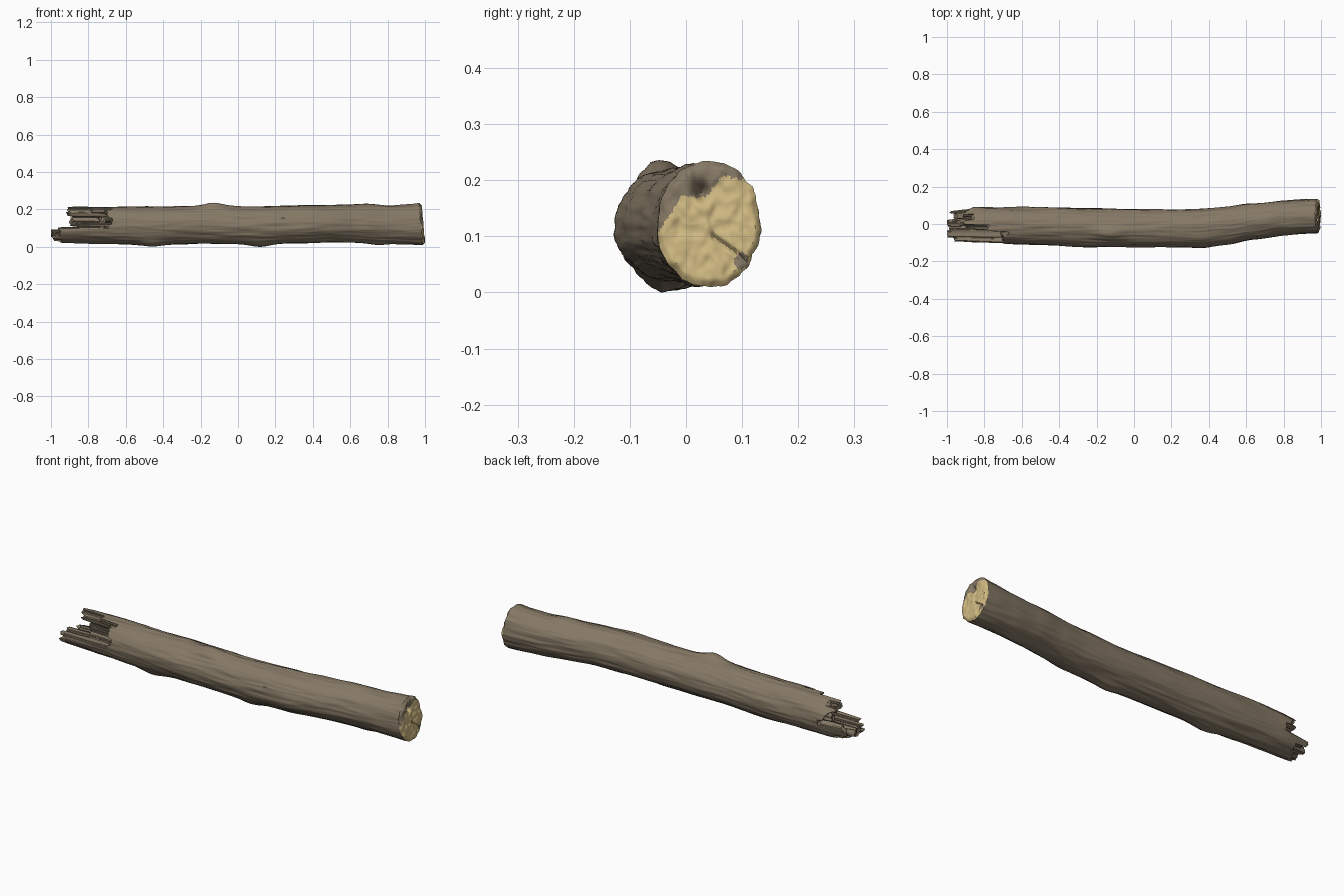
import bpy, bmesh, math, random
from mathutils import Vector, noise

if "Cube" in bpy.data.objects:
    bpy.data.objects.remove(bpy.data.objects["Cube"])

random.seed(4)
SEG, CAP = 144, 26

# Log outline along x: x, y min, y max, z min, z max
PROFILE = [(-1.0, -.095, .075, .028, .215), (-.85, -.102, .092, .022, .218),
           (-.5, -.112, .09, .016, .218), (-.2, -.12, .082, .02, .22),
           (.1, -.125, .078, .022, .22), (.35, -.125, .08, .024, .225),
           (.5, -.108, .09, .028, .228), (.65, -.082, .11, .026, .228),
           (.8, -.062, .126, .022, .224), (.92, -.053, .133, .017, .232),
           (1.0, -.05, .133, .014, .242)]

# Knots: x, angle in degrees (0 = +y, 90 = +z), height, x width, angular width
KNOTS = [(-.13, 108, .022, .07, .35), (-.46, 250, .014, .08, .4), (.12, 262, .018, .08, .4),
         (.7, 95, .008, .08, .3), (.38, 200, .006, .1, .4), (-.3, 170, .005, .12, .5),
         (.75, 265, .006, .05, .3), (.55, 20, .005, .1, .4), (-.3, 75, .005, .05, .25)]


def outline(x):
    """Smoothly interpolated outline at x."""
    x = min(max(x, -1), 1)
    for a, b in zip(PROFILE, PROFILE[1:]):
        if x <= b[0]:
            t = (x - a[0]) / (b[0] - a[0])
            t = .5 * t + .5 * t * t * (3 - 2 * t)
            return [p + (q - p) * t for p, q in zip(a[1:], b[1:])]


def point(x, ang, r):
    """Point of the log body; r = 1 is the bark surface."""
    y0, y1, z0, z1 = outline(x)
    c, s = math.cos(ang), math.sin(ang)
    grow = 0
    for kx, ka, h, wx, wa in KNOTS:
        d = (ang - math.radians(ka) + math.pi) % (2 * math.pi) - math.pi
        grow += h * math.exp(-((x - kx) / wx) ** 2 - (d / wa) ** 2)
    grow += .004 * noise.noise(Vector((x * 3, c * 2, s * 2)))
    grow += .0035 * noise.noise(Vector((x * 5 + 9, c * 5, s * 5)))
    grow += .0018 * noise.noise(Vector((x * 9, c * 13, s * 13)))
    ry, rz = (y1 - y0) / 2 + grow, (z1 - z0) / 2 + grow
    return Vector((x, (y0 + y1) / 2 + c * r * ry, (z0 + z1) / 2 + s * r * rz))


def tear(u, v):
    """How far left the torn end reaches at unit disk position u, v."""
    if v < -.3:
        return -.975 if u < .35 else -.94
    if v < .1 and u > -.1:
        return -.86
    if u > -.05:
        return -.89 if u > .2 or v > .6 else -.75
    if v > .7 and u > -.35:
        return -.8
    return -.68


# Torn end is split into splinters, each with its own length
SPLINTERS = []
while len(SPLINTERS) < 60:
    u, v = random.uniform(-1.1, 1.1), random.uniform(-1.1, 1.1)
    SPLINTERS.append((u, v, tear(u, v) + random.uniform(-.03, .035),
                      random.uniform(-.05, .05), random.uniform(-.05, .05)))


def left_end(ang, r):
    u, v = r * math.cos(ang), r * math.sin(ang)
    w = noise.noise(Vector((u * 4, v * 4, 3))) * .12
    s = min(SPLINTERS, key=lambda q: (q[0] - u - w) ** 2 + 1.8 * (q[1] - v + w) ** 2)
    x = s[2] + s[3] * (u - s[0]) + s[4] * (v - s[1])
    return max(-1, x + .012 * noise.noise(Vector((u * 7, v * 7, 1))))


def crack(u, v):
    """Distance to the radial crack on the sawn end."""
    a, d = Vector((.08, -.2)), Vector((.6, -.36))
    t = min(max((Vector((u, v)) - a).dot(d) / d.length_squared, 0), 1)
    return (Vector((u, v)) - a - d * t).length


def right_end(ang, r):
    u, v = r * math.cos(ang), r * math.sin(ang)
    x = .988 - .011 * v + .005 * noise.noise(Vector((u * 3, v * 3, 7)))
    x += .004 * noise.noise(Vector((u * 6, v * 6, 2)))
    x -= .03 * math.exp(-((u + .15) ** 2 + (v - .52) ** 2) / .014)   # rotten hole
    x -= .008 * math.exp(-(crack(u, v) / .035) ** 2)
    x -= .010 * max(0, r - .9) / .1                                  # worn rim
    return min(x, 1)


def is_bark(u, v):
    """Weathered part of the sawn end."""
    n = .06 * noise.noise(Vector((u * 9, v * 9, 5)))
    edge = .42 if u < -.1 else .38 + 1.1 * (u + .1)
    edge = min(edge, .72)
    if u < -.55:
        edge = .42 + 1.3 * (u + .55)
    return v > edge + n or (u - .62) ** 2 + (v + .6) ** 2 < .018 + n * .2


def material(name, color):
    m = bpy.data.materials.new(name)
    m.diffuse_color = (*color, 1)
    m.use_nodes = True
    m.node_tree.nodes["Principled BSDF"].inputs["Base Color"].default_value = m.diffuse_color
    return m


# Stations along the log; the end ones follow the torn and sawn edges
bm = bmesh.new()
angles = [2 * math.pi * i / SEG for i in range(SEG)]
rows = []
N1, N2, N3 = 22, 110, 8
ends = [(left_end(a, 1), right_end(a, 1)) for a in angles]

# Torn face from its centre outwards
for k in range(1, CAP):
    r = k / CAP
    rows.append([bm.verts.new(point(left_end(a, r), a, r)) for a in angles])
# Bark
for i in range(N1):
    rows.append([bm.verts.new(point(e[0] + (-.62 - e[0]) * i / N1, a, 1)) for a, e in zip(angles, ends)])
for i in range(N2):
    rows.append([bm.verts.new(point(-.62 + 1.54 * i / N2, a, 1)) for a in angles])
for i in range(N3 + 1):
    rows.append([bm.verts.new(point(.92 + (e[1] - .92) * i / N3, a, 1)) for a, e in zip(angles, ends)])
# Sawn face from the rim inwards
first_cap = len(rows) - 1
for k in range(CAP - 1, 0, -1):
    r = k / CAP
    rows.append([bm.verts.new(point(right_end(a, r), a, r)) for a in angles])

for j, (p, q) in enumerate(zip(rows, rows[1:])):
    for i in range(SEG):
        n = (i + 1) % SEG
        f = bm.faces.new((p[i], p[n], q[n], q[i]))
        if j >= first_cap:
            r = 1 - (j - first_cap + .5) / CAP
            a = angles[i] + math.pi / SEG
            f.material_index = 0 if is_bark(r * math.cos(a), r * math.sin(a)) else 1
left = bm.verts.new(point(left_end(0, 0), 0, 0))
right = bm.verts.new(point(right_end(0, 0), 0, 0))
for i in range(SEG):
    n = (i + 1) % SEG
    bm.faces.new((left, rows[0][n], rows[0][i]))
    bm.faces.new((right, rows[-1][i], rows[-1][n])).material_index = 1
bmesh.ops.recalc_face_normals(bm, faces=bm.faces)

# Rest the log on the ground
low = min(v.co.z for v in bm.verts)
for v in bm.verts:
    v.co.z -= low

mesh = bpy.data.meshes.new("log")
bm.to_mesh(mesh)
bm.free()
log = bpy.data.objects.new("log", mesh)
bpy.context.collection.objects.link(log)
mesh.materials.append(material("grey brown bark", (.235, .188, .130)))
mesh.materials.append(material("pale cut wood", (.62, .48, .22)))
bpy.context.view_layer.objects.active = log
log.select_set(True)
bpy.ops.object.shade_smooth_by_angle(angle=math.radians(40))
